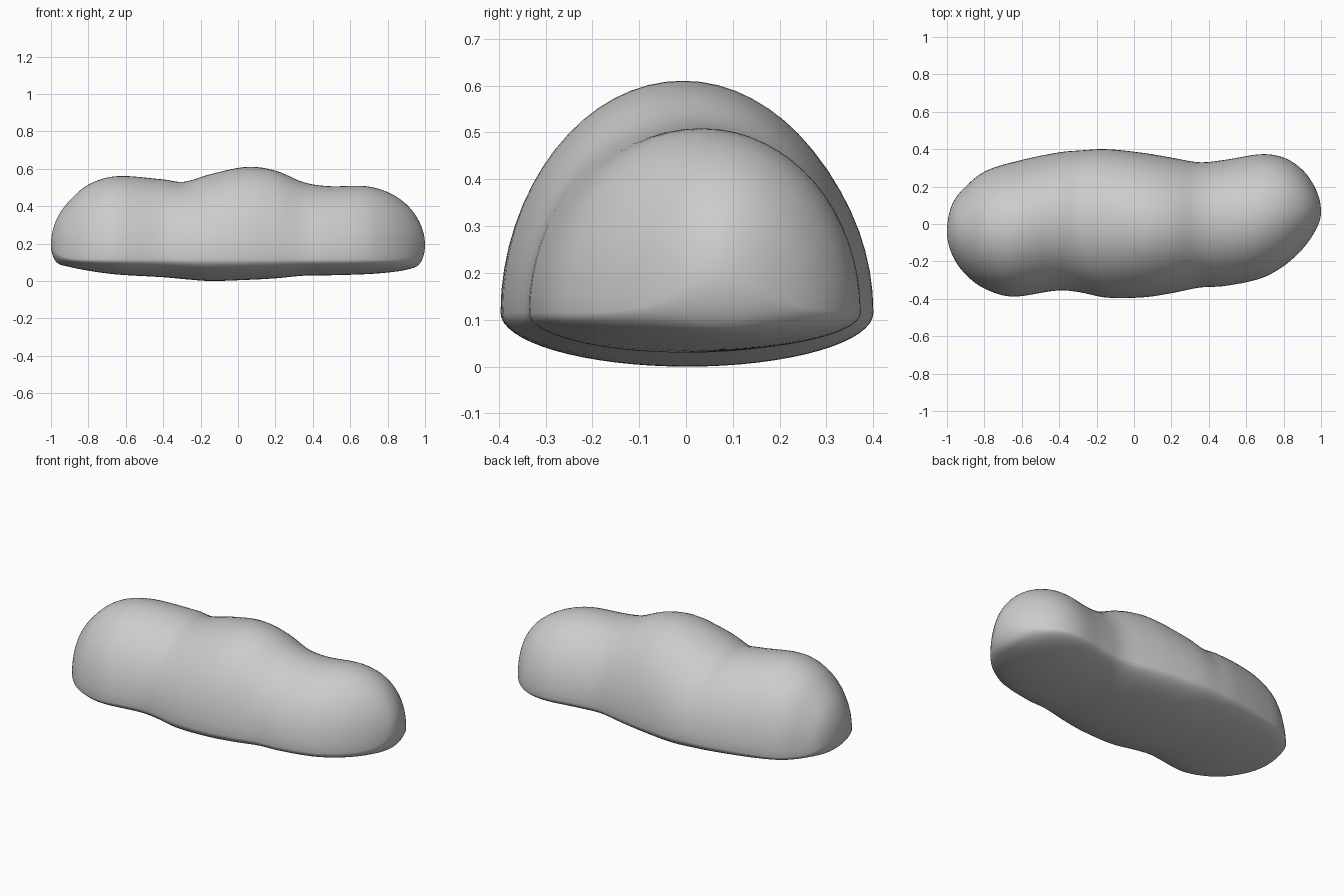
import bpy, bmesh, math

if "Cube" in bpy.data.objects:
    bpy.data.objects.remove(bpy.data.objects["Cube"])

# Outline stations along the cloud: x, front y, back y, bottom z, top z
ROWS = [
    (-1.00, -0.04, -0.04, 0.19, 0.19),
    (-0.97, -0.17, 0.11, 0.10, 0.33),
    (-0.90, -0.27, 0.20, 0.075, 0.43),
    (-0.80, -0.345, 0.28, 0.055, 0.515),
    (-0.65, -0.388, 0.33, 0.035, 0.56),
    (-0.40, -0.355, 0.383, 0.02, 0.543),
    (-0.29, -0.365, 0.393, 0.01, 0.53),
    (-0.15, -0.393, 0.40, 0.00, 0.57),
    (0.05, -0.392, 0.38, 0.006, 0.61),
    (0.20, -0.37, 0.355, 0.014, 0.59),
    (0.35, -0.34, 0.33, 0.028, 0.528),
    (0.48, -0.332, 0.342, 0.03, 0.507),
    (0.68, -0.29, 0.373, 0.036, 0.507),
    (0.80, -0.225, 0.355, 0.045, 0.475),
    (0.90, -0.135, 0.29, 0.06, 0.41),
    (0.97, -0.035, 0.19, 0.09, 0.315),
    (1.00, 0.065, 0.065, 0.19, 0.19),
]
T = [math.asin(r[0]) for r in ROWS]


def slope(i, c):
    a, b = max(i - 1, 0), min(i + 1, len(T) - 1)
    return (ROWS[b][c] - ROWS[a][c]) / (T[b] - T[a])


def sample(t, c):
    """Smooth curve through column c; angle parameter rounds the ends."""
    i = max(k for k in range(len(T) - 1) if T[k] <= t)
    h = T[i + 1] - T[i]
    u = (t - T[i]) / h
    return ((2*u**3 - 3*u**2 + 1) * ROWS[i][c] + (u**3 - 2*u**2 + u) * h * slope(i, c)
            + (3*u**2 - 2*u**3) * ROWS[i+1][c] + (u**3 - u**2) * h * slope(i+1, c))


# Puffy cloud body: domed sections with a shallow belly, lofted along x
N_SEC, N_SIDE = 96, 64
bm = bmesh.new()
rings = []
for s in range(1, N_SEC):
    t = -math.pi / 2 + math.pi * s / N_SEC
    x = math.sin(t)
    y0, y1, zb, zt = (sample(t, c) for c in range(1, 5))
    ymid, half = (y0 + y1) / 2, (y1 - y0) / 2
    zc = 0.115 + 0.075 * abs(x) ** 24
    zc = min(max(zc, zb + 0.002), zt - 0.002)
    ring = []
    for k in range(N_SIDE):
        a = 2 * math.pi * k / N_SIDE
        height = (zt - zc) if math.sin(a) >= 0 else (zc - zb)
        ring.append(bm.verts.new((x, ymid + half * math.cos(a), zc + height * math.sin(a))))
    rings.append(ring)
for r0, r1 in zip(rings, rings[1:]):
    for k in range(N_SIDE):
        j = (k + 1) % N_SIDE
        bm.faces.new((r0[k], r0[j], r1[j], r1[k]))
# Close both rounded ends
for ring, row in ((rings[0], ROWS[0]), (rings[-1], ROWS[-1])):
    tip = bm.verts.new((row[0], row[1], row[3]))
    for k in range(N_SIDE):
        bm.faces.new((ring[k], ring[(k + 1) % N_SIDE], tip))
bmesh.ops.recalc_face_normals(bm, faces=bm.faces)
for f in bm.faces:
    f.smooth = True
mesh = bpy.data.meshes.new("cloud_body")
bm.to_mesh(mesh)
bm.free()
cloud = bpy.data.objects.new("cloud_body", mesh)
bpy.context.collection.objects.link(cloud)
